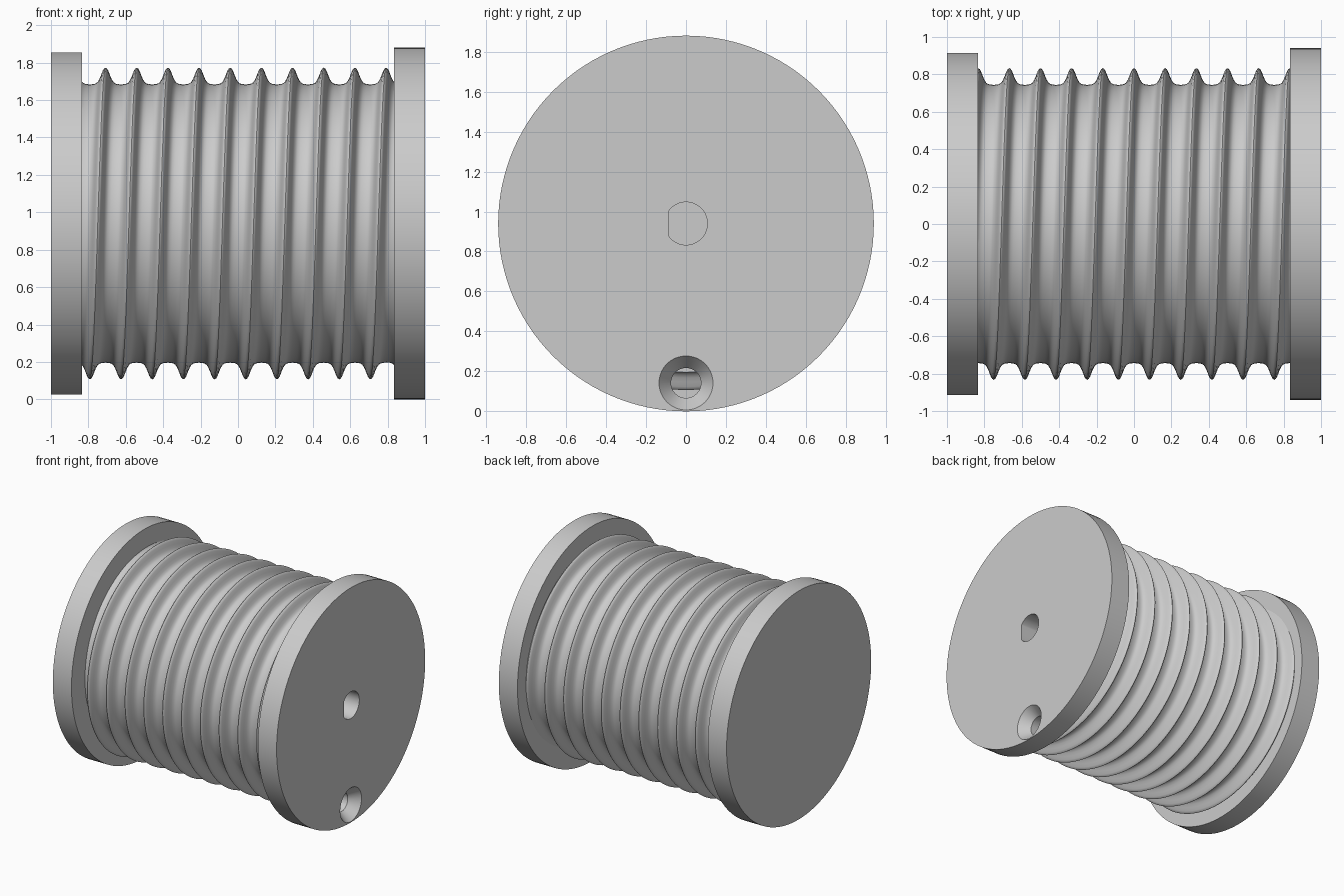
import bpy, bmesh, math
from mathutils import Matrix, Vector

cube = bpy.data.objects.get("Cube")
if cube:
    bpy.data.objects.remove(cube, do_unlink=True)

AXIS_Z = 0.94
PITCH = 1 / 6
SEGS = 120
END = 0.837

grey = bpy.data.materials.new("plain grey")
grey.use_nodes = True
grey.diffuse_color = (0.6, 0.6, 0.6, 1)
grey.node_tree.nodes["Principled BSDF"].inputs["Base Color"].default_value = (0.6, 0.6, 0.6, 1)


def make_object(name, bm):
    bmesh.ops.recalc_face_normals(bm, faces=bm.faces)
    mesh = bpy.data.meshes.new(name)
    bm.to_mesh(mesh)
    bm.free()
    mesh.materials.append(grey)
    obj = bpy.data.objects.new(name, mesh)
    bpy.context.collection.objects.link(obj)
    return obj


def x_cone(bm, x0, x1, r0, r1, z, segs):
    """Capped cone or cylinder lying along x."""
    place = Matrix.Translation(((x0 + x1) / 2, 0, z)) @ Matrix.Rotation(math.pi / 2, 4, "Y")
    return bmesh.ops.create_cone(bm, cap_ends=True, segments=segs, radius1=r0,
                                 radius2=r1, depth=x1 - x0, matrix=place)["verts"]


def cylinder(name, x0, x1, r, z=AXIS_Z, segs=SEGS):
    bm = bmesh.new()
    x_cone(bm, x0, x1, r, r, z, segs)
    return make_object(name, bm)


# End flanges
left_flange = cylinder("left_flange", -1, -0.835, 0.915)
right_flange = cylinder("right_flange", 0.835, 1, 0.94)

# Threaded drum: half a thread profile, mirrored, swept along a helix
half = [(0, 0.833), (0.007, 0.829), (0.014, 0.817), (0.023, 0.793), (0.032, 0.772),
        (0.042, 0.756), (0.054, 0.748), (0.068, 0.745)]
profile = half + [(PITCH / 2, 0.744)] + [(PITCH - d, r) for d, r in half[:0:-1]]
n = len(profile)
TURNS = 13
bm = bmesh.new()
columns = []
for s in range(SEGS):
    a = 2 * math.pi * s / SEGS
    column = []
    for i in range(TURNS * n):
        d, r = profile[i % n]
        x = -0.75 + PITCH * (i // n - 2 + s / SEGS) + d
        column.append(bm.verts.new((x, -r * math.cos(a), AXIS_Z + r * math.sin(a))))
    columns.append(column)
for s in range(SEGS):
    here = columns[s]
    # the last column meets the first one a full turn further on
    there = columns[s + 1] if s + 1 < SEGS else columns[0][n:]
    for i in range(min(len(here), len(there)) - 1):
        bm.faces.new((here[i], there[i], there[i + 1], here[i + 1]))
for side in (-1, 1):
    cut = bmesh.ops.bisect_plane(bm, geom=bm.verts[:] + bm.edges[:] + bm.faces[:],
                                 plane_co=(side * END, 0, 0), plane_no=(side, 0, 0),
                                 clear_outer=True)
    rim = [e for e in cut["geom_cut"] if isinstance(e, bmesh.types.BMEdge)]
    bmesh.ops.edgeloop_fill(bm, edges=rim)
drum = make_object("threaded_drum", bm)

# Cutter: D-shaped shaft socket
bm = bmesh.new()
for v in x_cone(bm, 0.4, 1.1, 0.107, 0.107, AXIS_Z, 64):
    v.co.y = max(v.co.y, -0.088)
bmesh.ops.remove_doubles(bm, verts=bm.verts, dist=0.0001)
bmesh.ops.dissolve_limit(bm, angle_limit=0.001, verts=bm.verts, edges=bm.edges)
socket = make_object("shaft_socket_cutter", bm)

# Cutters: cord hole and its countersink
cord = cylinder("cord_hole_cutter", 0.78, 1.1, 0.075, 0.142, 48)
bm = bmesh.new()
x_cone(bm, 0.92, 1.01, 0.075, 0.1425, 0.142, 64)
sink = make_object("countersink_cutter", bm)


def carve(obj, cutters):
    for cutter in cutters:
        mod = obj.modifiers.new(cutter.name, "BOOLEAN")
        mod.operation = "DIFFERENCE"
        mod.solver = "EXACT"
        mod.object = cutter
        bpy.context.view_layer.objects.active = obj
        bpy.ops.object.modifier_apply(modifier=mod.name)


carve(right_flange, (socket, cord, sink))
carve(drum, (socket, cord))
for cutter in (socket, cord, sink):
    bpy.data.objects.remove(cutter, do_unlink=True)

# Smooth shading with crisp rims
for obj in (left_flange, right_flange, drum):
    bpy.ops.object.select_all(action="DESELECT")
    obj.select_set(True)
    bpy.context.view_layer.objects.active = obj
    bpy.ops.object.shade_smooth_by_angle(angle=math.radians(35))
